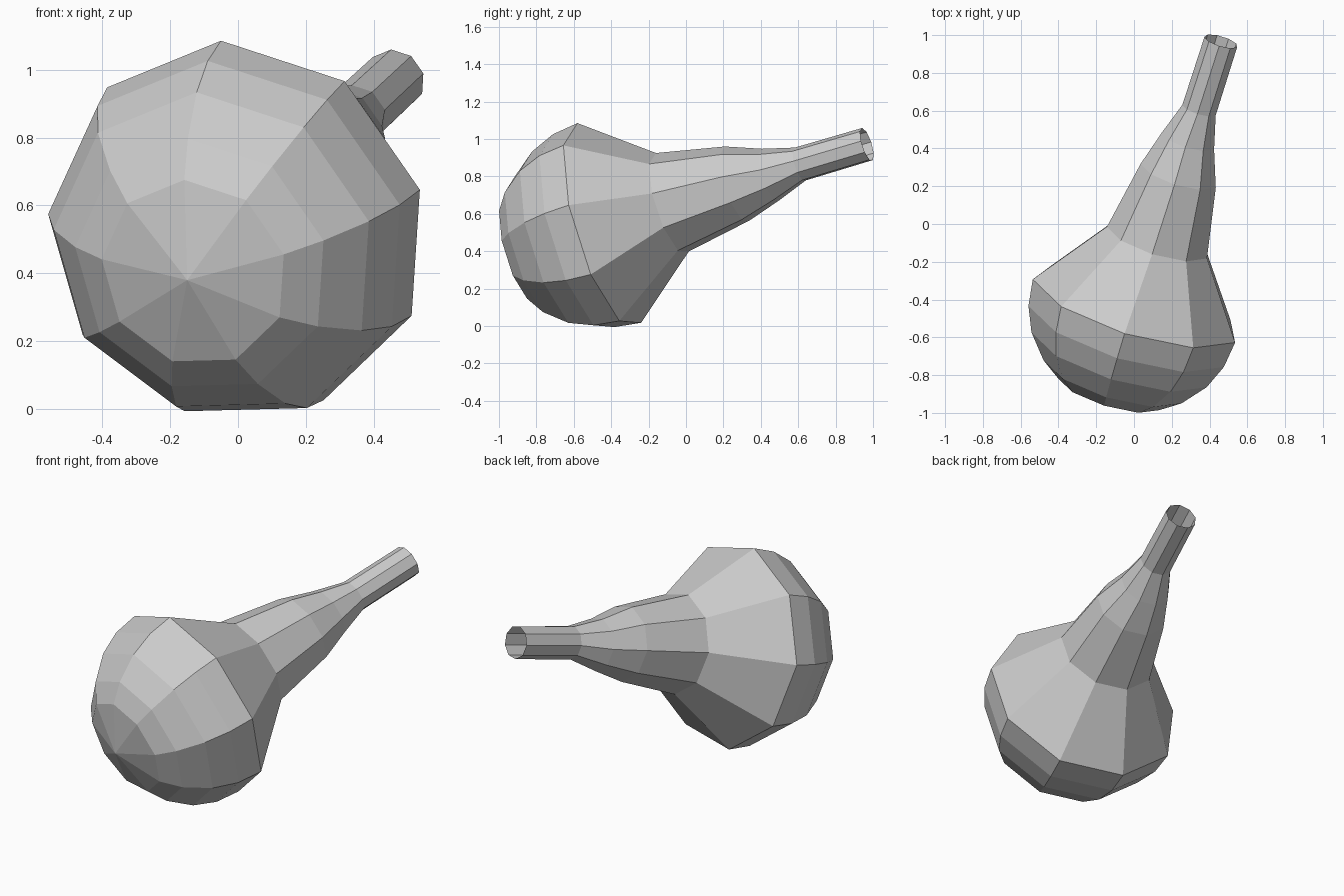
import bpy, bmesh
from math import sin, cos, radians
from mathutils import Vector

if "Cube" in bpy.data.objects:
    bpy.data.objects.remove(bpy.data.objects["Cube"])

SIDES = 9
AXIS = Vector((0.28, 0.92, 0.275)).normalized()
BULB = Vector((0.01, -0.435, 0.537))
R = 0.57


def ring(bm, centre, normal, radius):
    """Nine-sided ring facing along normal, one corner nearly straight up."""
    n = Vector(normal).normalized()
    u = n.cross(Vector((0, 0, 1))).normalized()
    v = u.cross(n)
    verts = []
    for k in range(SIDES):
        a = radians(91.5 + 360 * k / SIDES)
        verts.append(bm.verts.new(Vector(centre) + radius * (u * cos(a) + v * sin(a))))
    return verts


bm = bmesh.new()

# Rounded bulb: pole and latitude rings
pole = bm.verts.new(BULB - AXIS * R)
rings = []
for deg in (30, 43, 60, 75, 90):
    t = radians(deg)
    rings.append(ring(bm, BULB - AXIS * R * cos(t), AXIS, R * sin(t)))

# Tapering neck and open spout: centre, radius
neck_normal = (0.31, 1, 0.315)
for centre, radius in (((0.127, -0.085, 0.655), 0.282),
                       ((0.238, 0.265, 0.757), 0.212),
                       ((0.288, 0.445, 0.806), 0.148),
                       ((0.346, 0.607, 0.864), 0.094),
                       ((0.461, 0.967, 0.971), 0.092)):
    rings.append(ring(bm, centre, neck_normal, radius))

# Skin the rings
for k in range(SIDES):
    j = (k + 1) % SIDES
    bm.faces.new((pole, rings[0][j], rings[0][k]))
    for a, b in zip(rings, rings[1:]):
        bm.faces.new((a[k], a[j], b[j], b[k]))
bmesh.ops.recalc_face_normals(bm, faces=bm.faces[:])

mesh = bpy.data.meshes.new("gourd_bottle")
bm.to_mesh(mesh)
bm.free()
bpy.context.collection.objects.link(bpy.data.objects.new("gourd_bottle", mesh))
